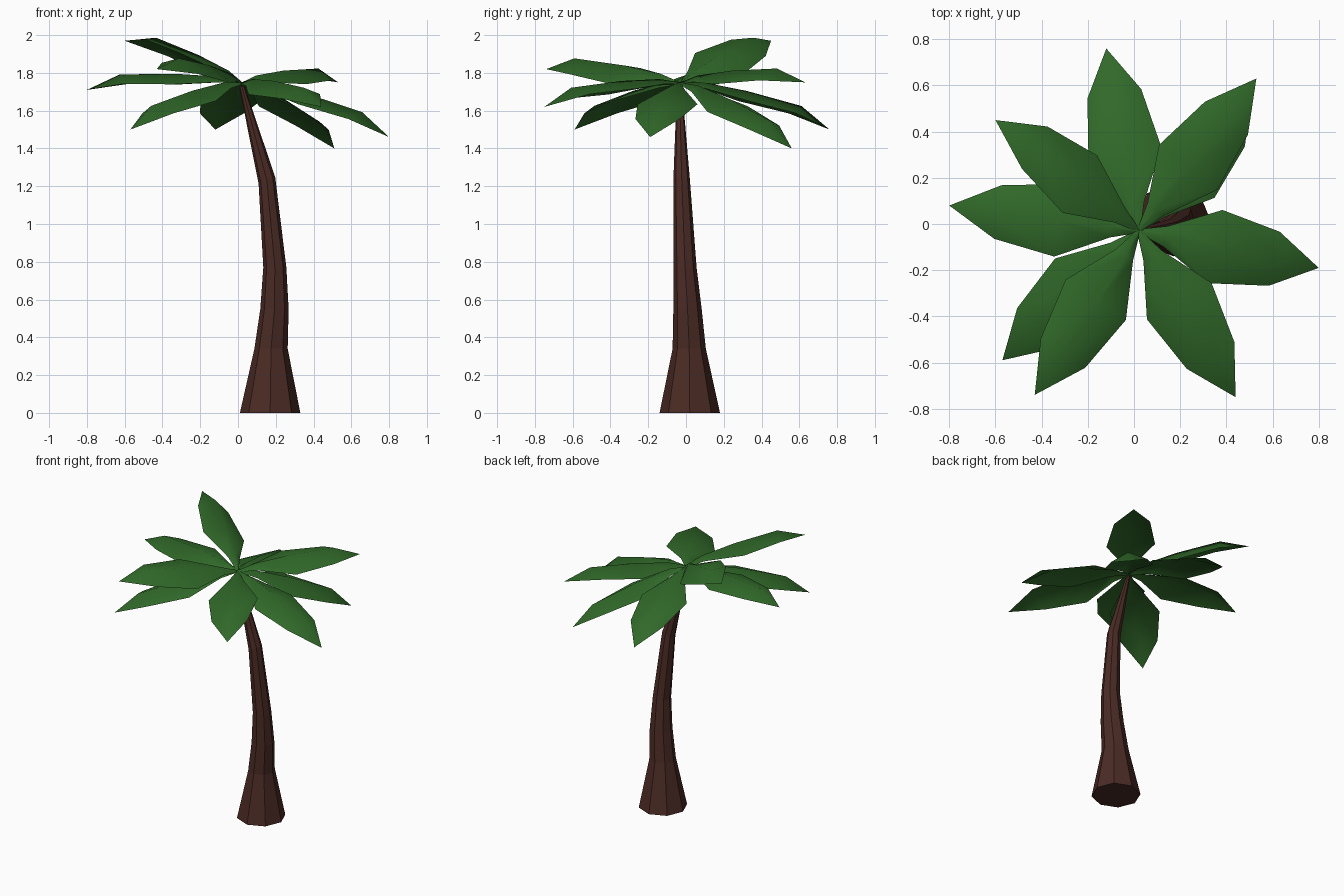
import bpy, bmesh, math
from mathutils import Vector, Quaternion

if "Cube" in bpy.data.objects:
    bpy.data.objects.remove(bpy.data.objects["Cube"])


def material(name, rgb):
    m = bpy.data.materials.new(name)
    m.diffuse_color = (*rgb, 1)
    m.use_nodes = True
    m.node_tree.nodes["Principled BSDF"].inputs["Base Color"].default_value = m.diffuse_color
    return m


def make_object(name, bm, mat, smooth):
    me = bpy.data.meshes.new(name)
    for f in bm.faces:
        f.smooth = smooth
    bm.to_mesh(me)
    bm.free()
    me.materials.append(mat)
    ob = bpy.data.objects.new(name, me)
    bpy.context.collection.objects.link(ob)
    return ob


bark = material("bark", (0.07, 0.024, 0.018))
green = material("leaf_green", (0.03, 0.14, 0.022))

# Trunk: octagonal rings along a bent path (x, y, z, radius, sideways tilt)
SIDES = 8
path = [(0.17, 0.02, 0.0, 0.16, 0), (0.175, 0.017, 0.34, 0.088, 0),
        (0.193, 0.008, 0.55, 0.075, 0), (0.195, -0.005, 0.77, 0.061, 0),
        (0.153, -0.023, 1.23, 0.044, 0.4), (0.02, -0.035, 1.73, 0.013, 0.3)]
bm = bmesh.new()
rings = []
for x, y, z, r, tilt in path:
    ring = []
    for i in range(SIDES):
        a = math.tau * i / SIDES
        ring.append(bm.verts.new((x + r * math.cos(a), y + r * math.sin(a),
                                  z + tilt * r * math.cos(a))))
    rings.append(ring)
for lo, hi in zip(rings, rings[1:]):
    for i in range(SIDES):
        j = (i + 1) % SIDES
        bm.faces.new((lo[i], lo[j], hi[j], hi[i]))
bm.faces.new(rings[0][::-1])
bm.faces.new(rings[-1])
make_object("trunk", bm, bark, False)

# Leaf template rows: edge distance, half width, edge height, ridge distance, ridge height
rows = [(0.0, 0.008, 0.0, 0.0, 0.01), (0.12, 0.045, 0.015, 0.12, 0.045),
        (0.35, 0.16, 0.012, 0.35, 0.068), (0.62, 0.118, 0.025, 0.655, 0.076)]
LENGTH = 0.835
crown = Vector((0.02, -0.03, 1.74))


def leaf(name, tip, roll):
    along = Vector(tip) - crown
    scale = along.length / LENGTH
    along.normalize()
    side = Vector((0, 0, 1)).cross(along).normalized()
    # positive roll lifts the left edge
    side = Quaternion(along, roll) @ side
    up = along.cross(side)
    bm = bmesh.new()

    def point(u, v, w):
        return bm.verts.new(crown + (along * u + side * v + up * w) * scale)

    strips = [(point(u, h, w), point(ru, 0, rw), point(u, -h, w))
              for u, h, w, ru, rw in rows]
    for a, b in zip(strips, strips[1:]):
        for k in (0, 1):
            bm.faces.new((a[k], a[k + 1], b[k + 1], b[k]))
    end = point(LENGTH, 0, 0)
    for k in (0, 1):
        bm.faces.new((strips[-1][k], strips[-1][k + 1], end))
    bm.normal_update()
    if sum((f.normal.dot(up) for f in bm.faces)) < 0:
        bmesh.ops.reverse_faces(bm, faces=bm.faces[:])
    make_object(name, bm, green, True)


# Crown of leaves: tip position and roll
leaves = [((-0.12, 0.76, 1.50), 0.0), ((0.53, 0.63, 1.75), 0.1),
          ((0.51, 0.56, 1.40), 0.1), ((0.80, -0.19, 1.46), 0.0),
          ((0.44, -0.75, 1.62), 0.1), ((-0.43, -0.74, 1.82), -0.25),
          ((-0.57, -0.59, 1.50), 0.0), ((-0.80, 0.08, 1.71), 0.0),
          ((-0.60, 0.45, 1.97), 0.4)]
for n, (tip, roll) in enumerate(leaves, 1):
    leaf(f"leaf_{n}", tip, roll)
